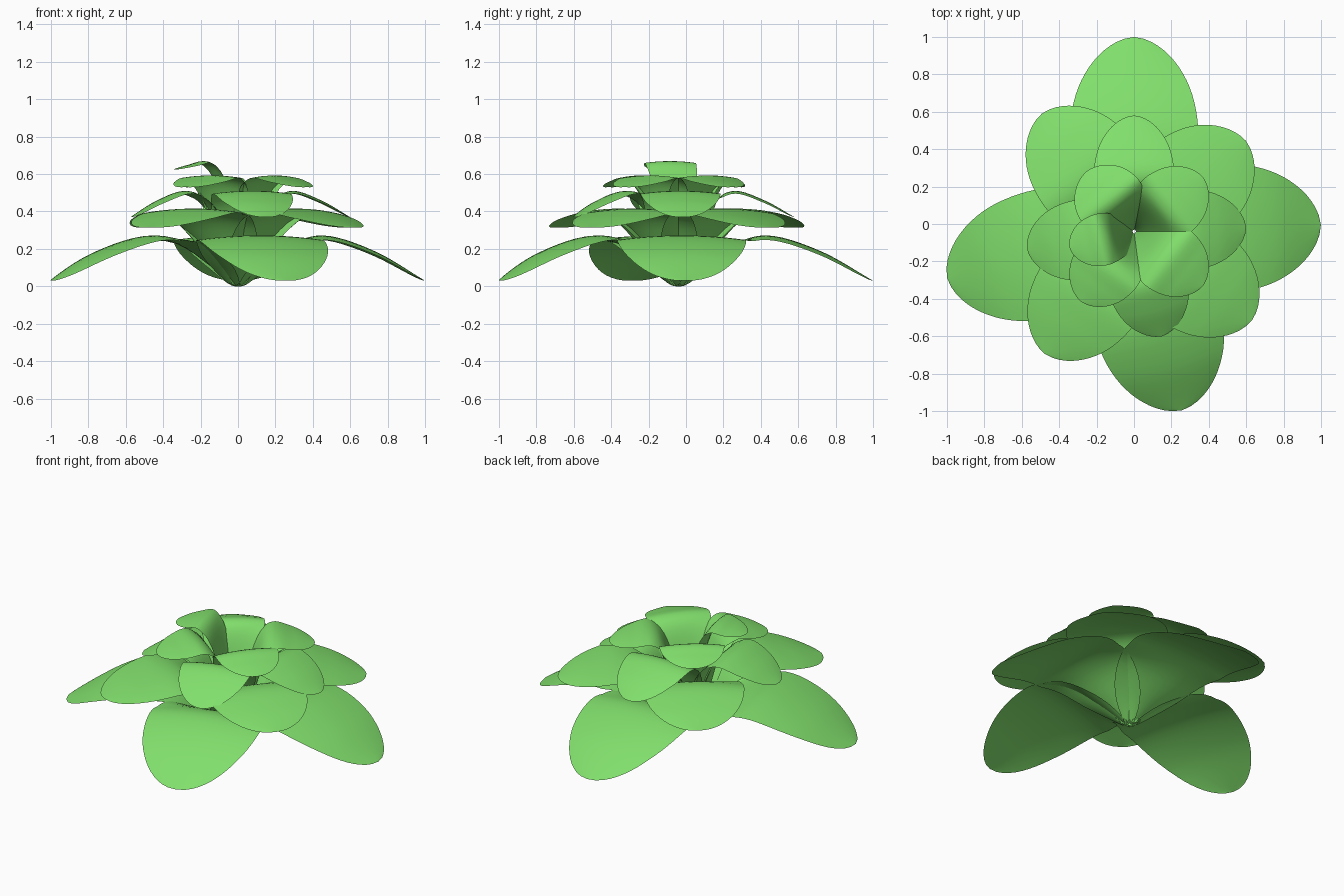
import bpy
import bmesh
from math import radians, cos, sin
from mathutils import Vector, Matrix

cube = bpy.data.objects.get("Cube")
if cube:
    bpy.data.objects.remove(cube, do_unlink=True)

# Single leaf green
green = bpy.data.materials.new("leaf_green")
green.use_nodes = True
COLOR = (0.22, 0.74, 0.15, 1)
green.diffuse_color = COLOR
green.node_tree.nodes["Principled BSDF"].inputs["Base Color"].default_value = COLOR

ROWS, HALF_COLS = 30, 7
CENTRE = Vector((0, -0.04, 0))


def spline(points, t):
    """Smooth curve through the points, t from 0 to 1."""
    span = len(points) - 1
    i = min(int(t * span), span - 1)
    f = t * span - i
    b, c = points[i], points[i + 1]
    a = points[i - 1] if i else 2 * b - c
    d = points[i + 2] if i + 2 <= span else 2 * c - b
    return 0.5 * (2 * b + (c - a) * f + (2 * a - 5 * b + 4 * c - d) * f ** 2
                  + (3 * b - a - 3 * c + d) * f ** 3)


def half_width(s):
    """Relative width: narrow base, broad middle, blunt rounded tip."""
    if s < 0.6:
        return 0.17 + 0.83 * sin(radians(90) * s / 0.6) ** 0.9
    u = min((s - 0.6) / 0.4, 1)
    return max(1 - u ** 2.2, 0) ** 0.55


def make_petal(name, angle, length, width, height, droop, steep):
    # Midrib: rises from the base, arches over and droops to the tip
    midrib = [Vector((x * length, z)) for x, z in (
        (0.02, 0.0), (0.14 * steep, 0.4 * height), (0.3, 0.86 * height),
        (0.48, height), (0.74, height - 0.36 * droop), (1.0, height - droop))]
    bm = bmesh.new()
    grid = []
    for r in range(ROWS + 1):
        s = 1 - (1 - r / ROWS) ** 1.5
        p = spline(midrib, s)
        tangent = (spline(midrib, min(s + 0.01, 1)) - spline(midrib, max(s - 0.01, 0))).normalized()
        normal = Vector((-tangent.y, tangent.x))
        w = width * half_width(s)
        # Cupped near the base, gently domed near the tip
        cup = 0.4 * w * max(1 - s / 0.5, 0) - 0.07 * w * min(s / 0.5, 1)
        row = []
        for c in range(-HALF_COLS, HALF_COLS + 1):
            v = c / HALF_COLS
            q = p + normal * cup * v * v
            row.append(bm.verts.new((q.x, v * w, max(q.y, 0))))
        grid.append(row)
    for lower, upper in zip(grid, grid[1:]):
        for c in range(2 * HALF_COLS):
            bm.faces.new((lower[c + 1], lower[c], upper[c], upper[c + 1]))
    bmesh.ops.remove_doubles(bm, verts=bm.verts, dist=0.0005)
    bm.normal_update()
    if sum(f.normal.z for f in bm.faces) < 0:
        bmesh.ops.reverse_faces(bm, faces=bm.faces)
    bm.transform(Matrix.Translation(CENTRE) @ Matrix.Rotation(radians(angle), 4, "Z"))
    for f in bm.faces:
        f.smooth = True
    mesh = bpy.data.meshes.new(name)
    bm.to_mesh(mesh)
    bm.free()
    mesh.materials.append(green)
    obj = bpy.data.objects.new(name, mesh)
    bpy.context.collection.objects.link(obj)


# Tiers: name, half width, ridge height, tip droop, base slope, (angle, length) of petals
TIERS = [
    ("outer_petal", 0.345, 0.27, 0.24, 1.0, ((90, 1.04), (2, 1.0), (-75, 0.99), (194, 1.03))),
    ("lower_petal", 0.295, 0.415, 0.10, 0.9, ((128, 0.80), (39, 0.77), (-37, 0.79), (234, 0.81))),
    ("middle_petal", 0.215, 0.51, 0.14, 0.9, ((90, 0.62), (2, 0.60), (-75, 0.58), (189, 0.58))),
    ("upper_petal", 0.19, 0.59, 0.06, 0.8, ((128, 0.41), (38, 0.47), (-38, 0.47), (233, 0.47))),
    ("centre_petal", 0.14, 0.665, 0.04, 0.8, ((194, 0.355),)),
]

for name, width, height, droop, steep, petals in TIERS:
    for number, (angle, length) in enumerate(petals, 1):
        make_petal(f"{name}_{number}", angle, length, width, height, droop, steep)
